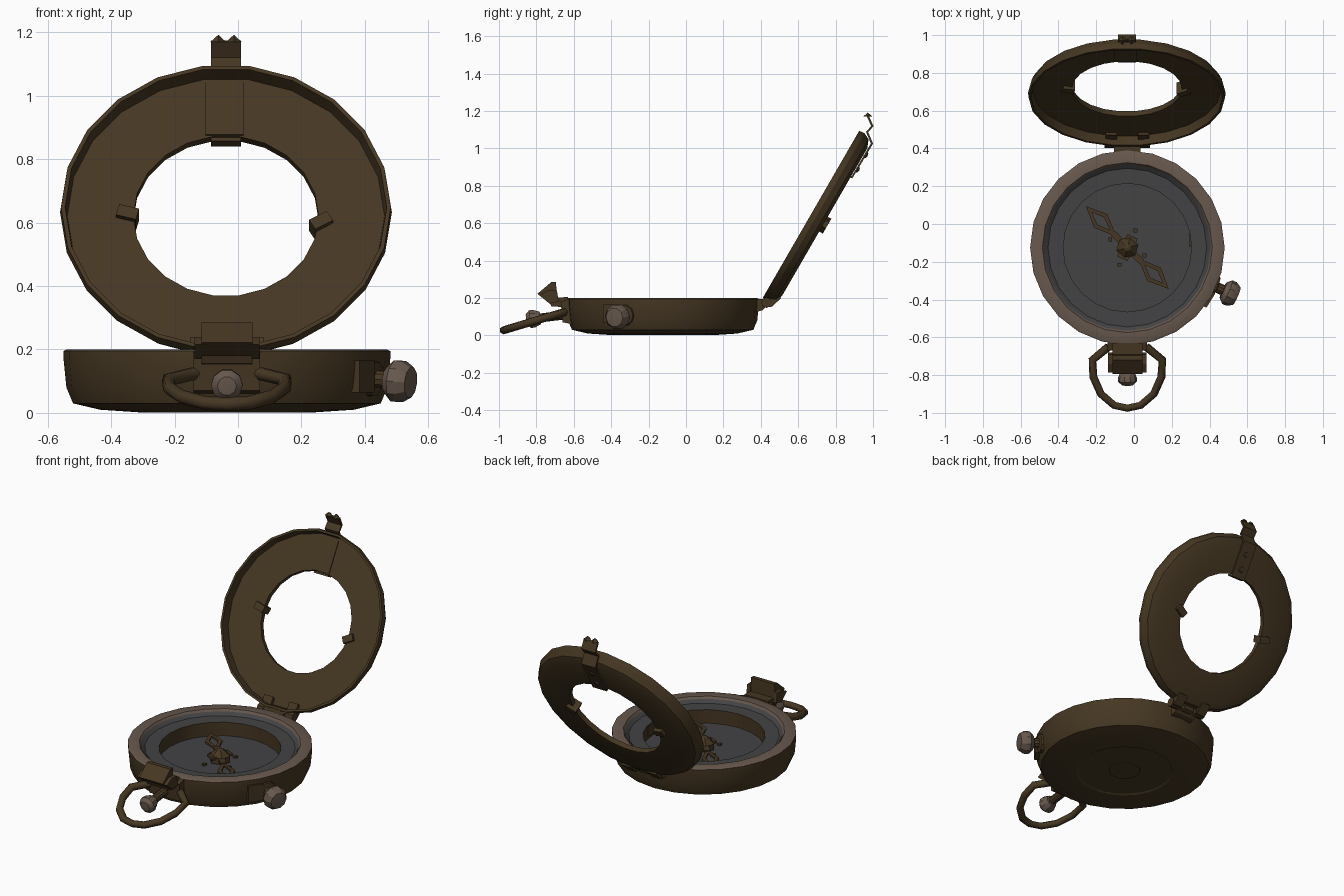
import bpy, bmesh, math
from mathutils import Matrix, Vector

if "Cube" in bpy.data.objects:
    bpy.data.objects.remove(bpy.data.objects["Cube"])


def material(name, rgb):
    m = bpy.data.materials.new(name)
    m.use_nodes = True
    m.diffuse_color = (*rgb, 1)
    m.node_tree.nodes["Principled BSDF"].inputs["Base Color"].default_value = (*rgb, 1)
    return m


BRASS = material("dark_brass", (0.060, 0.038, 0.016))
RIM = material("taupe_metal", (0.135, 0.098, 0.075))
DIAL = material("dial_grey", (0.056, 0.056, 0.059))

CX, CY = -0.035, -0.125
BASE = Matrix.Translation((CX, CY, 0))
LID = Matrix.Translation((CX - 0.003, 0.70, 0.63)) @ Matrix.Rotation(math.radians(60), 4, "X")
MID = Matrix.Translation((CX, 0, 0))


def finish(name, bm, mat, matrix=None, smooth=None):
    bmesh.ops.remove_doubles(bm, verts=bm.verts, dist=1e-5)
    bmesh.ops.recalc_face_normals(bm, faces=bm.faces)
    mesh = bpy.data.meshes.new(name)
    bm.to_mesh(mesh)
    bm.free()
    mesh.materials.append(mat)
    ob = bpy.data.objects.new(name, mesh)
    bpy.context.collection.objects.link(ob)
    if matrix is not None:
        ob.matrix_world = matrix
    if smooth:
        bpy.ops.object.select_all(action="DESELECT")
        ob.select_set(True)
        bpy.context.view_layer.objects.active = ob
        bpy.ops.object.shade_smooth_by_angle(angle=math.radians(smooth))
    return ob


def lathe(name, profile, mat, matrix, sides=24, closed=False, smooth=30):
    """Spin an (r, z) profile about local z."""
    bm = bmesh.new()
    vs = [bm.verts.new((r, 0, z)) for r, z in profile]
    pairs = list(zip(vs, vs[1:])) + ([(vs[-1], vs[0])] if closed else [])
    edges = [bm.edges.new(p) for p in pairs]
    bmesh.ops.spin(bm, geom=vs + edges, cent=(0, 0, 0), axis=(0, 0, 1),
                   angle=math.tau, steps=sides, use_merge=True)
    return finish(name, bm, mat, matrix, smooth)


def prism(name, outline, half_width, mat, matrix):
    """Extrude a (y, z) outline across x."""
    bm = bmesh.new()
    face = bm.faces.new([bm.verts.new((-half_width, y, z)) for y, z in outline])
    new = bmesh.ops.extrude_face_region(bm, geom=[face])["geom"]
    bmesh.ops.translate(bm, vec=(2 * half_width, 0, 0),
                        verts=[g for g in new if isinstance(g, bmesh.types.BMVert)])
    return finish(name, bm, mat, matrix)


def box(name, centre, size, mat, matrix, turn=0):
    bm = bmesh.new()
    bmesh.ops.create_cube(bm, size=1, matrix=Matrix.Diagonal((*size, 1)))
    place = Matrix.Translation(centre) @ Matrix.Rotation(math.radians(turn), 4, "Z")
    return finish(name, bm, mat, matrix @ place)


def along(point, direction):
    """Matrix whose z axis points along a direction."""
    return Matrix.Translation(point) @ Vector(direction).to_track_quat("Z", "Y").to_matrix().to_4x4()


# Case: rounded bowl, top rim, ledge, inner wall and dial
lathe("case_body", [(0, 0.008), (0.27, 0.008), (0.28, 0.002), (0.40, 0.01), (0.485, 0.03),
                    (0.506, 0.08), (0.515, 0.17), (0.515, 0.195)], BRASS, BASE)
lathe("case_rim", [(0.515, 0.195), (0.505, 0.2), (0.45, 0.2), (0.44, 0.185)], RIM, BASE)
lathe("dial_ledge", [(0.44, 0.187), (0.42, 0.17), (0.34, 0.168)], DIAL, BASE)
lathe("bowl_wall", [(0.34, 0.168), (0.34, 0.085)], BRASS, BASE)
lathe("dial_floor", [(0, 0.085), (0.34, 0.085)], DIAL, BASE)
lathe("bottom_boss", [(0, 0.003), (0.09, 0.003), (0.09, 0.009)], BRASS, BASE, 16)
box("dial_index", (0.332, 0.04, 0.13), (0.008, 0.07, 0.06), BRASS, BASE)

# Needle: two open diamonds joined to a hub
NEEDLE = BASE @ Matrix.Translation((0, 0, 0.12)) @ Matrix.Rotation(math.radians(135), 4, "Z")
for side, turn in (("north", 0), ("south", math.pi)):
    bm = bmesh.new()
    outer = [bm.verts.new(p) for p in ((0.31, 0, 0), (0.20, 0.05, 0), (0.08, 0, 0), (0.20, -0.05, 0))]
    inner = [bm.verts.new(p) for p in ((0.265, 0, 0), (0.20, 0.026, 0), (0.13, 0, 0), (0.20, -0.026, 0))]
    for i in range(4):
        j = (i + 1) % 4
        bm.faces.new((outer[i], outer[j], inner[j], inner[i]))
    ob = finish("needle_" + side, bm, BRASS, NEEDLE @ Matrix.Rotation(turn, 4, "Z"))
    ob.modifiers.new("thickness", "SOLIDIFY").thickness = 0.012
box("needle_bar", (0, 0, 0), (0.22, 0.035, 0.014), BRASS, NEEDLE)
box("needle_cross", (0, 0, 0.004), (0.06, 0.13, 0.014), BRASS, NEEDLE, 20)
lathe("needle_hub", [(0, 0.045), (0.02, 0.04), (0.06, 0.005), (0.06, -0.03)], BRASS, NEEDLE, 6, smooth=None)
for i in range(4):
    a = math.radians(65 + 90 * i)
    box("dial_stud_%d" % i, (0.10 * math.cos(a), 0.10 * math.sin(a), 0.09), (0.02, 0.02, 0.012), BRASS, BASE)

# Lid: shallow tray with a round window
lathe("lid", [(0.292, -0.048), (0.46, -0.048), (0.505, -0.03), (0.523, 0.005), (0.52, 0.036),
              (0.507, 0.036), (0.50, -0.016), (0.292, -0.018)], BRASS, LID, 22, closed=True)
box("lid_inner_plate", (-0.005, 0.387, -0.016), (0.12, 0.19, 0.008), BRASS, LID)
for name, x, y, turn in (("left", 0.30, -0.025, 30), ("right", -0.31, 0.005, -15)):
    box("window_bracket_" + name, (x, y, -0.035), (0.065, 0.04, 0.07), BRASS, LID, turn)

# Lid catch: a bent strip over the back of the lid
bm = bmesh.new()
path = [(0.28, -0.02), (0.28, -0.055), (0.49, -0.057), (0.53, -0.004), (0.572, -0.012), (0.605, 0.035)]
rows = [[bm.verts.new((x, y, z)) for x in (-0.047, 0.048)] for y, z in path]
for a, b in zip(rows, rows[1:]):
    bm.faces.new((a[0], a[1], b[1], b[0]))
catch = finish("lid_catch", bm, BRASS, LID)
mod = catch.modifiers.new("thickness", "SOLIDIFY")
mod.thickness, mod.offset = 0.012, 0
for i, x in enumerate((-0.027, 0.022)):
    lathe("catch_tip_%d" % i, [(0, 0.022), (0.024, 0), (0, 0)], BRASS,
          MID @ Matrix.Translation((x, 0.972, 1.17)), 4, smooth=None)
for i, y in enumerate((0.33, 0.42)):
    lathe("catch_rivet_%d" % i, [(0, -0.07), (0.014, -0.067), (0.018, -0.058)], BRASS,
          LID @ Matrix.Translation((0, y, 0)), 8)

# Hinge: barrel, case leaf and two lid ears
for i, x in enumerate((-0.085, 0, 0.085)):
    lathe("hinge_knuckle_%d" % i, [(0, -0.035), (0.028, -0.035), (0.028, 0.035), (0, 0.035)],
          BRASS, along((CX + x, 0.43, 0.175), (1, 0, 0)), 8)
prism("hinge_case_leaf", [(0.36, 0.12), (0.41, 0.135), (0.435, 0.16), (0.42, 0.195), (0.36, 0.195)],
      0.07, BRASS, MID)
for side, x in (("left", 0.085), ("right", -0.085)):
    prism("hinge_lid_ear_" + side, [(0.42, 0.16), (0.455, 0.15), (0.51, 0.20), (0.47, 0.24)],
          0.03, BRASS, MID @ Matrix.Translation((x, 0, 0)))

# Front sight housing
prism("sight_mount", [(-0.61, 0.06), (-0.66, 0.07), (-0.67, 0.18), (-0.61, 0.2)], 0.105, BRASS, MID)
prism("sight_arm", [(-0.63, 0.15), (-0.72, 0.155), (-0.74, 0.2), (-0.63, 0.205)], 0.08, BRASS, MID)
prism("sight_prism", [(-0.795, 0.222), (-0.72, 0.285), (-0.695, 0.285), (-0.69, 0.19), (-0.74, 0.18)],
      0.08, BRASS, MID)
for side, x in (("left", 0.09), ("right", -0.09)):
    prism("sight_cheek_" + side,
          [(-0.785, 0.215), (-0.74, 0.24), (-0.69, 0.24), (-0.68, 0.18), (-0.73, 0.17)], 0.012,
          BRASS, MID @ Matrix.Translation((x, 0, 0)))

# Thumb loop
half = [(0.10, -0.65), (0.185, -0.72), (0.18, -0.81), (0.14, -0.90), (0.07, -0.96)]
loop = half + [(0, -0.975)] + [(-x, y) for x, y in reversed(half)]
curve = bpy.data.curves.new("thumb_loop", "CURVE")
curve.dimensions = "3D"
curve.bevel_depth, curve.bevel_resolution = 0.022, 1
curve.use_fill_caps = True
spline = curve.splines.new("POLY")
spline.points.add(len(loop) - 1)
for p, (x, y) in zip(spline.points, loop):
    p.co = (x, y, 0.125 + (y + 0.65) * 0.3, 1)
curve.materials.append(BRASS)
thumb = bpy.data.objects.new("thumb_loop", curve)
thumb.matrix_world = MID
bpy.context.collection.objects.link(thumb)

# Front screw with a domed head
SCREW = along((CX, -0.64, 0.11), (0, -1, -0.12))
lathe("front_screw_stem", [(0.025, 0), (0.025, 0.14)], BRASS, SCREW, 10)
lathe("front_screw_head", [(0, 0.135), (0.035, 0.14), (0.05, 0.175), (0.05, 0.195), (0.03, 0.215), (0, 0.218)],
      RIM, SCREW, 10)

# Side knob
out = Vector((math.cos(math.radians(-24)), math.sin(math.radians(-24)), 0))
KNOB = along(Vector((CX, CY, 0.11)) + out * 0.49, out + Vector((0, 0, -0.1)))
lathe("side_knob_stem", [(0.06, 0), (0.055, 0.025), (0.028, 0.03), (0.028, 0.08)], BRASS, KNOB, 10)
lathe("side_knob_head", [(0, 0.065), (0.045, 0.065), (0.068, 0.09), (0.068, 0.115), (0.05, 0.145), (0, 0.15)],
      RIM, KNOB, 10)
box("side_knob_bracket", (0.425, -0.27, 0.115), (0.04, 0.09, 0.10), BRASS, BASE, -32)
